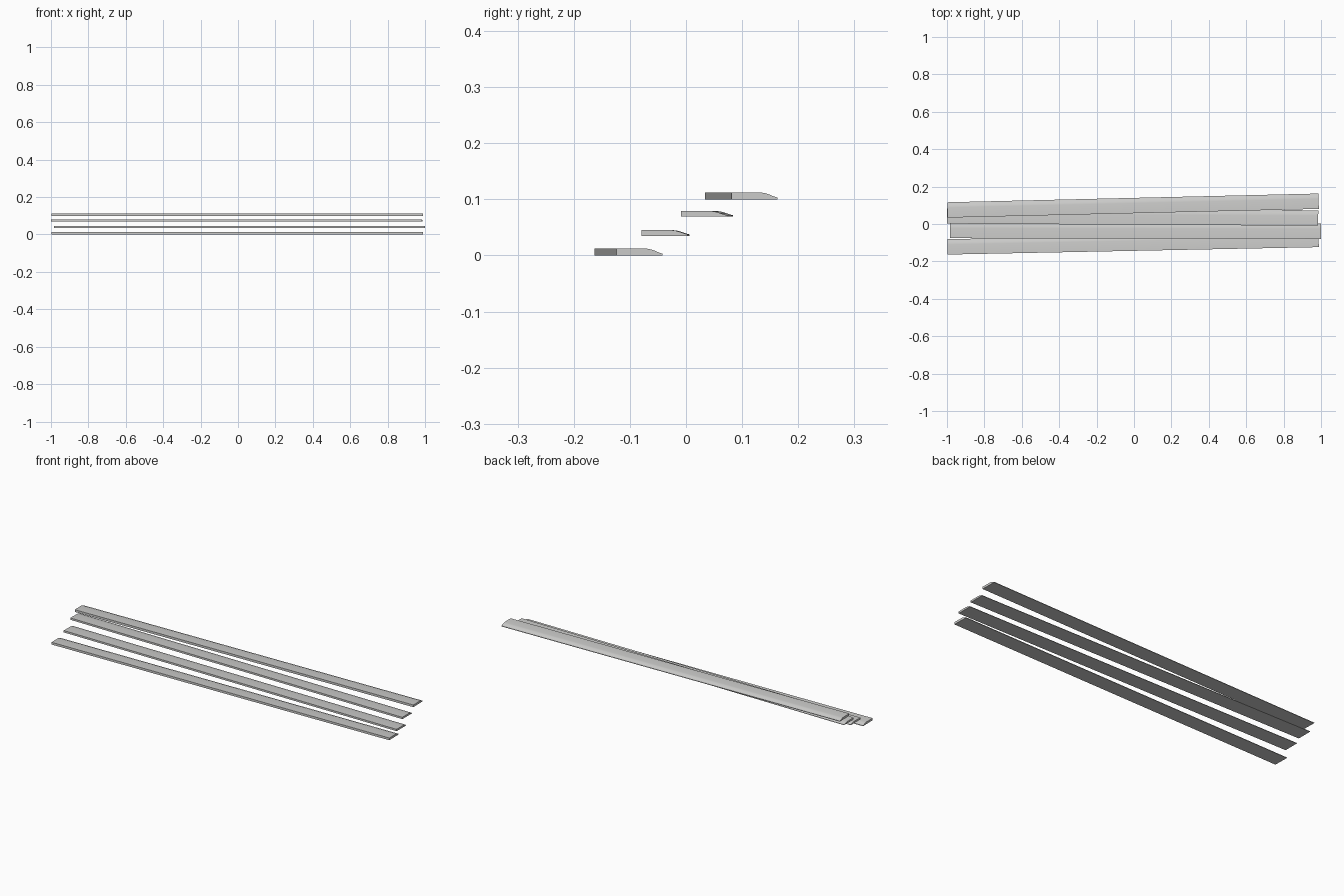
import bpy
import bmesh
import math
from mathutils import Matrix

cube = bpy.data.objects.get("Cube")
if cube:
    bpy.data.objects.remove(cube, do_unlink=True)

grey = bpy.data.materials.new("pale_grey")
grey.use_nodes = True
colour = (0.6, 0.6, 0.59, 1)
grey.diffuse_color = colour
grey.node_tree.nodes["Principled BSDF"].inputs["Base Color"].default_value = colour

LENGTH, WIDTH = 1.985, 0.082


def board(name, x, y, z, thickness, turn):
    """Extrude a board section, rounded along its top back edge, and turn it about z."""
    half, t = WIDTH / 2, thickness
    section = [(-half, 0), (half, 0), (half, 0.25 * t), (half - 0.007, 0.45 * t),
               (half - 0.014, 0.7 * t), (half - 0.021, 0.9 * t), (half - 0.028, t), (-half, t)]
    bm = bmesh.new()
    end = bm.faces.new([bm.verts.new((-LENGTH / 2, py, pz)) for py, pz in section])
    made = bmesh.ops.extrude_face_region(bm, geom=[end])["geom"]
    bmesh.ops.translate(bm, vec=(LENGTH, 0, 0),
                        verts=[v for v in made if isinstance(v, bmesh.types.BMVert)])
    bmesh.ops.transform(bm, matrix=Matrix.Rotation(turn, 4, "Z"), verts=bm.verts)
    bmesh.ops.recalc_face_normals(bm, faces=bm.faces)
    mesh = bpy.data.meshes.new(name)
    bm.to_mesh(mesh)
    bm.free()
    mesh.materials.append(grey)
    obj = bpy.data.objects.new(name, mesh)
    obj.location = (x, y, z)
    bpy.context.collection.objects.link(obj)
    bpy.ops.object.select_all(action="DESELECT")
    obj.select_set(True)
    bpy.context.view_layer.objects.active = obj
    bpy.ops.object.shade_smooth_by_angle(angle=math.radians(35))


# Four overlapping boards climbing from front to back
board("bottom_board", -0.005, -0.1025, 0, 0.012, 0.02)
board("lower_middle_board", 0.0075, -0.0365, 0.035, 0.01, -0.0015)
board("upper_middle_board", -0.0075, 0.0375, 0.069, 0.01, -0.0055)
board("top_board", -0.005, 0.0985, 0.1, 0.012, 0.0235)
